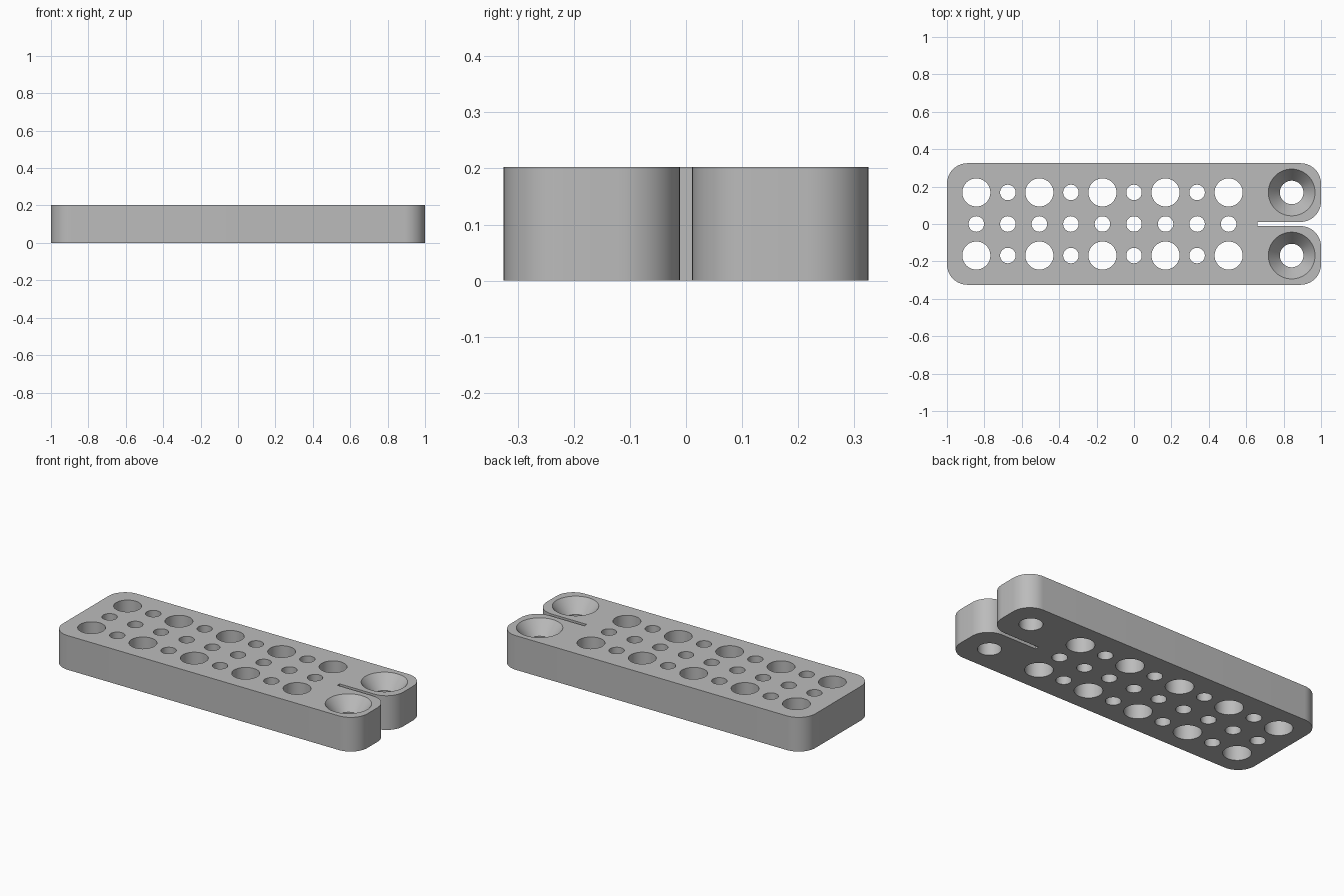
import bpy
import bmesh
from math import cos, sin, pi, radians

old = bpy.data.objects.get("Cube")
if old:
    bpy.data.objects.remove(old, do_unlink=True)

HEIGHT, HALF_W, PITCH = 0.203, 0.325, 0.1686
SLOT, SLOT_X, CORNER = 0.011, 0.66, 0.11

grey = bpy.data.materials.new("plain grey")
grey.use_nodes = True
colour = (0.5, 0.5, 0.5, 1)
grey.diffuse_color = colour
grey.node_tree.nodes["Principled BSDF"].inputs["Base Color"].default_value = colour


def make_object(name, bm):
    bmesh.ops.recalc_face_normals(bm, faces=bm.faces)
    mesh = bpy.data.meshes.new(name)
    bm.to_mesh(mesh)
    bm.free()
    mesh.materials.append(grey)
    obj = bpy.data.objects.new(name, mesh)
    bpy.context.collection.objects.link(obj)
    return obj


def rounded(x, y, sx, sy, steps=14):
    """Corner arc; sx, sy point outwards. Runs from the x side to the y side."""
    cx, cy = x - sx * CORNER, y - sy * CORNER
    angles = [pi / 2 * i / steps for i in range(steps + 1)]
    return [(cx + sx * CORNER * cos(a), cy + sy * CORNER * sin(a)) for a in angles]


def revolve(bm, x, y, profile, sides=56):
    """Closed solid of revolution through (radius, z) pairs."""
    rings = []
    for r, z in profile:
        turn = [2 * pi * i / sides for i in range(sides)]
        rings.append([bm.verts.new((x + r * cos(a), y + r * sin(a), z)) for a in turn])
    for low, high in zip(rings, rings[1:]):
        for i in range(sides):
            j = (i + 1) % sides
            bm.faces.new((low[i], low[j], high[j], high[i]))
    bm.faces.new(rings[0])
    bm.faces.new(rings[-1])


# Plate outline: the upper half, then its mirror image, with the clamp slot between
half = [(SLOT_X, SLOT)]
half += rounded(1, SLOT, 1, -1)[::-1]
half += rounded(1, HALF_W, 1, 1)
half += rounded(-1, HALF_W, -1, 1)[::-1]
outline = half + [(x, -y) for x, y in reversed(half)]
bm = bmesh.new()
base = bm.faces.new([bm.verts.new((x, y, 0)) for x, y in outline])
top = bmesh.ops.extrude_face_region(bm, geom=[base], use_keep_orig=True)["geom"]
bmesh.ops.translate(bm, vec=(0, 0, HEIGHT),
                    verts=[v for v in top if isinstance(v, bmesh.types.BMVert)])
plate = make_object("perforated_plate", bm)

# Hole grid: large holes on alternate columns of the outer rows, small elsewhere
bm = bmesh.new()
for col in range(9):
    for row in (-1, 0, 1):
        radius = 0.075 if row and col % 2 == 0 else 0.0415
        revolve(bm, (col - 5) * PITCH, row * PITCH, [(radius, -0.1), (radius, 0.3)])

# Countersunk screw holes in the two lobes
for side in (-1, 1):
    revolve(bm, 5 * PITCH, side * PITCH,
            [(0.063, -0.1), (0.063, HEIGHT - 0.08), (0.125, HEIGHT), (0.125, 0.3)])
cutter = make_object("hole_cutter", bm)
cutter.hide_render = True

# Cut the holes, then shade the curved walls smooth
cut = plate.modifiers.new("holes", "BOOLEAN")
cut.object = cutter
cut.operation = "DIFFERENCE"
cut.solver = "EXACT"
bpy.ops.object.select_all(action="DESELECT")
plate.select_set(True)
bpy.context.view_layer.objects.active = plate
bpy.ops.object.modifier_apply(modifier=cut.name)
bpy.data.objects.remove(cutter, do_unlink=True)
bpy.ops.object.shade_smooth_by_angle(angle=radians(30))
